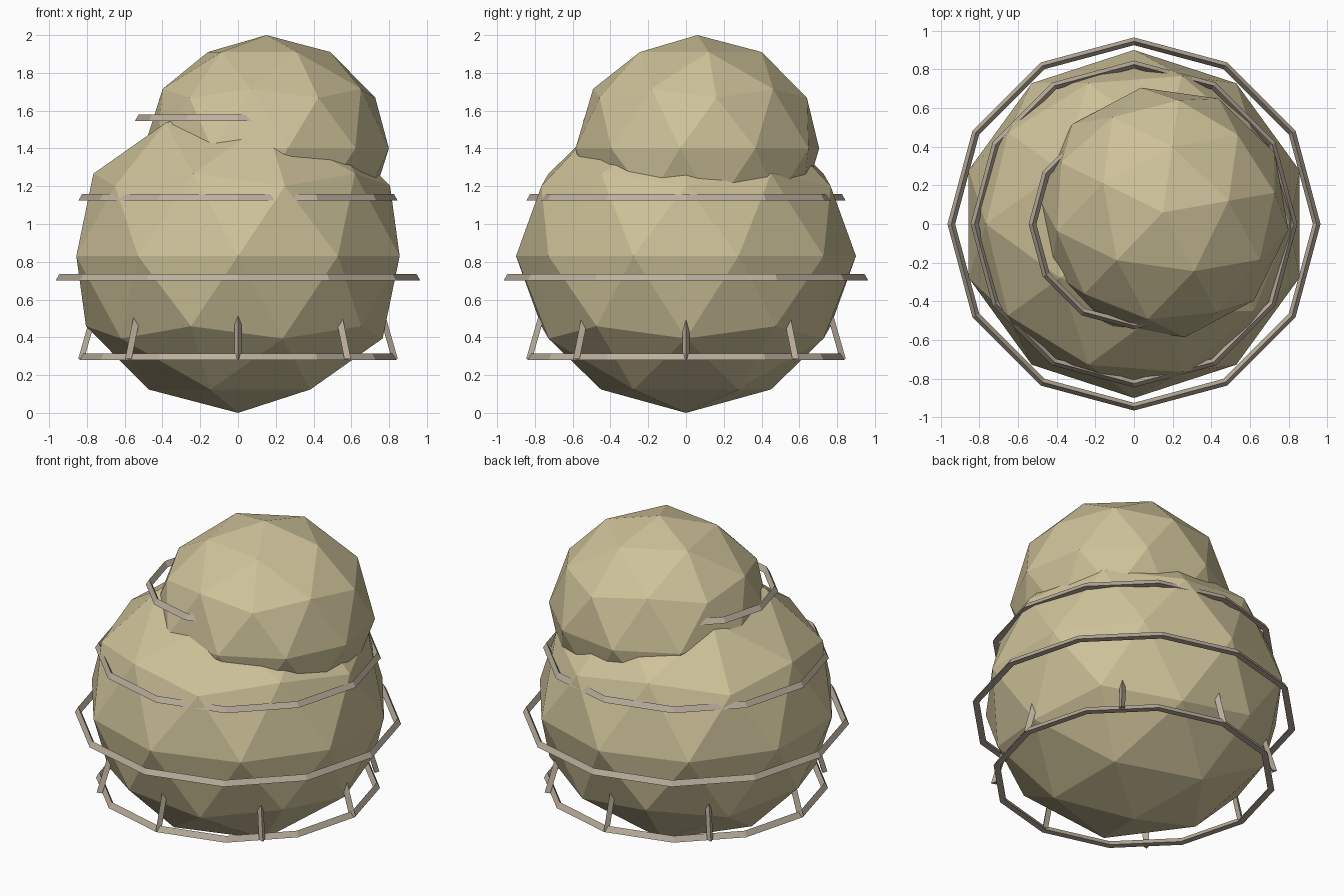
import bpy, bmesh
from math import sin, cos, pi, radians
from mathutils import Vector

if "Cube" in bpy.data.objects:
    bpy.data.objects.remove(bpy.data.objects["Cube"])


def material(name, rgb):
    m = bpy.data.materials.new(name)
    m.diffuse_color = (*rgb, 1)
    m.use_nodes = True
    m.node_tree.nodes["Principled BSDF"].inputs["Base Color"].default_value = m.diffuse_color
    return m


STRAW = material("straw", (0.62, 0.54, 0.32))
CORD = material("cord", (0.50, 0.43, 0.34))


def finish(name, bm, mat):
    bmesh.ops.recalc_face_normals(bm, faces=bm.faces)
    me = bpy.data.meshes.new(name)
    bm.to_mesh(me)
    bm.free()
    me.materials.append(mat)
    ob = bpy.data.objects.new(name, me)
    bpy.context.collection.objects.link(ob)
    return ob


def mound(name, loc, size, turn=0):
    bm = bmesh.new()
    bmesh.ops.create_icosphere(bm, subdivisions=2, radius=1)
    ob = finish(name, bm, STRAW)
    ob.location, ob.scale = loc, size
    ob.rotation_euler.z = radians(turn)


def hoop(name, radius, z, r=0.023, sides=12):
    # triangular bar, flat side down, swept round a 12-sided ring
    bm = bmesh.new()
    rings = []
    for i in range(sides):
        a = 2 * pi * i / sides
        rings.append([bm.verts.new(((radius + dr) * cos(a), (radius + dr) * sin(a), z + dz))
                      for dr, dz in ((r * 0.866, -r / 2), (0, r), (-r * 0.866, -r / 2))])
    for i in range(sides):
        p, q = rings[i], rings[(i + 1) % sides]
        for j in range(3):
            k = (j + 1) % 3
            bm.faces.new((p[j], p[k], q[k], q[j]))
    finish(name, bm, CORD)


def strut(name, a, foot, head, r=0.021):
    # triangular peg leaning inwards, one edge facing out
    out, side = Vector((cos(a), sin(a), 0)), Vector((-sin(a), cos(a), 0))
    bm = bmesh.new()
    ends = []
    for rad, z in (foot, head):
        c = out * rad + Vector((0, 0, z))
        ends.append([bm.verts.new(c + out * r * cos(t) + side * r * sin(t))
                     for t in (0, 2 * pi / 3, 4 * pi / 3)])
    lo, hi = ends
    for j in range(3):
        k = (j + 1) % 3
        bm.faces.new((lo[j], lo[k], hi[k], hi[j]))
    bm.faces.new(lo)
    bm.faces.new(hi)
    finish(name, bm, CORD)


# Faceted body
mound("lower_mound", (0, 0, 0.83), (0.90, 0.90, 0.83))
mound("upper_mound", (0.15, 0.06, 1.40), (0.655, 0.655, 0.60), 10)

# Hoops, partly sunk into the body
for i, (radius, z) in enumerate(((0.82, 0.292), (0.945, 0.713), (0.825, 1.136), (0.525, 1.558))):
    hoop(f"hoop_{i + 1}", radius, z)

# Pegs joining the lowest hoop to the body
for i in range(8):
    strut(f"peg_{i + 1}", i * pi / 4, (0.825, 0.285), (0.755, 0.53))
